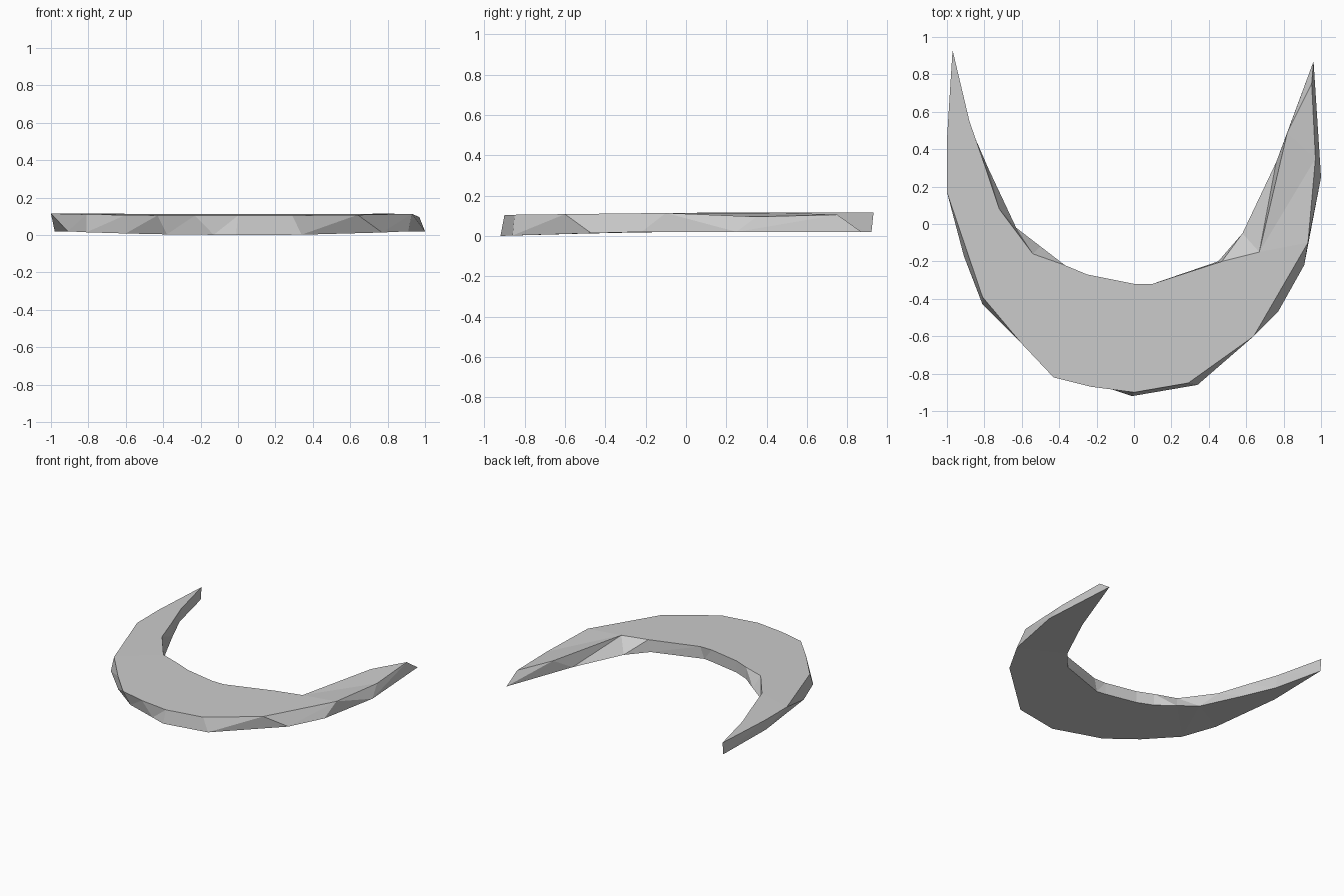
import bpy
import bmesh

default_cube = bpy.data.objects.get("Cube")
if default_cube:
    bpy.data.objects.remove(default_cube, do_unlink=True)


def make_material(name, colour):
    material = bpy.data.materials.new(name)
    material.use_nodes = True
    material.diffuse_color = colour
    shader = material.node_tree.nodes["Principled BSDF"]
    shader.inputs["Base Color"].default_value = colour
    return material


# Rims of the crescent, running from the right tip round the front to the left tip
outer_top = [(-.97, .93), (-1, .45), (-1, .17), (-.81, -.39), (-.6, -.64),
             (-.43, -.82), (-.23, -.87), (0, -.9), (.29, -.85), (.64, -.6),
             (.93, -.1), (.97, .35), (.95, .75)]
outer_bottom = [(-.97, .92), (-.98, .4), (-.91, -.17), (-.81, -.43), (-.6, -.64),
                (-.38, -.8), (-.13, -.88), (-.01, -.92), (.34, -.86), (.77, -.47),
                (.91, -.22), (1, .25), (.96, .87)]
inner_top = [(-.97, .93), (-.88, .55), (-.8, .32), (-.72, .08), (-.54, -.16),
             (-.37, -.22), (-.25, -.27), (0, -.32), (.1, -.32), (.47, -.2),
             (.67, -.15), (.82, .49), (.95, .75)]
inner_bottom = [(-.97, .92), (-.88, .53), (-.78, .3), (-.63, -.02), (-.5, -.12),
                (-.37, -.22), (-.25, -.27), (0, -.32), (.07, -.33), (.45, -.2),
                (.58, -.05), (.76, .33), (.96, .87)]


def top_height(x, y):
    # The upper face dips a little at the front and at the left tip
    return .115 - .012 * max(0, -y) - .02 * max(0, x - .93) / .04


def bottom_height(x, y):
    # The lower face rises slightly away from the front
    return min(.02, .03 * (y + .92))


def add_rim(bm, path, height):
    return [bm.verts.new((x, y, height(x, y))) for x, y in path]


def bridge(bm, first, second):
    for i in range(len(first) - 1):
        bm.faces.new((first[i], first[i + 1], second[i + 1], second[i]))


# Crescent slab: four rims bridged into a closed ring of facets
bm = bmesh.new()
rims = [add_rim(bm, outer_top, top_height),
        add_rim(bm, outer_bottom, bottom_height),
        add_rim(bm, inner_bottom, bottom_height),
        add_rim(bm, inner_top, top_height)]
for i, rim in enumerate(rims):
    bridge(bm, rim, rims[(i + 1) % len(rims)])

# Close the pointed tips and keep every facet flat
bmesh.ops.remove_doubles(bm, verts=bm.verts[:], dist=.001)
bmesh.ops.triangulate(bm, faces=bm.faces[:])
bmesh.ops.recalc_face_normals(bm, faces=bm.faces[:])

mesh = bpy.data.meshes.new("crescent_slab")
bm.to_mesh(mesh)
bm.free()
mesh.materials.append(make_material("light_grey", (.6, .6, .6, 1)))
crescent = bpy.data.objects.new("crescent_slab", mesh)
bpy.context.collection.objects.link(crescent)
